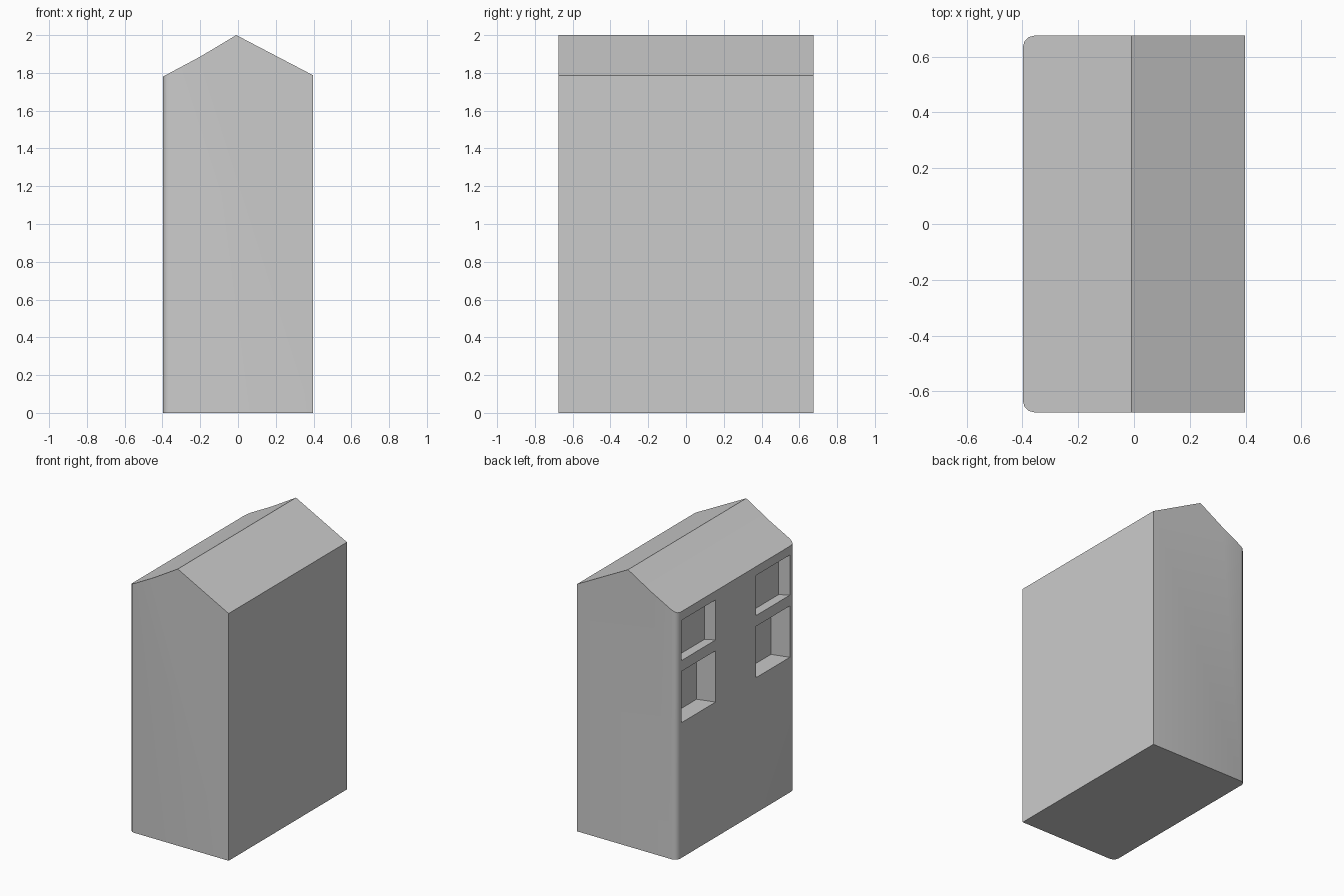
import bpy
import bmesh

cube = bpy.data.objects.get("Cube")
if cube:
    bpy.data.objects.remove(cube, do_unlink=True)

grey = bpy.data.materials.new("plain_grey")
grey.use_nodes = True
colour = (0.6, 0.6, 0.6, 1)
grey.diffuse_color = colour
grey.node_tree.nodes["Principled BSDF"].inputs["Base Color"].default_value = colour

HALF_W, HALF_D = 0.398, 0.675


def prism(name, profile, y0, y1, round_side=None):
    """Extrude an x-z profile along y, optionally rounding the upright edges at x = round_side."""
    bm = bmesh.new()
    face = bm.faces.new([bm.verts.new((x, y0, z)) for x, z in profile])
    ext = bmesh.ops.extrude_face_region(bm, geom=[face])
    moved = [v for v in ext["geom"] if isinstance(v, bmesh.types.BMVert)]
    bmesh.ops.translate(bm, vec=(0, y1 - y0, 0), verts=moved)
    if round_side is not None:
        upright = [e for e in bm.edges
                   if all(abs(v.co.x - round_side) < 0.001 for v in e.verts)
                   and abs(e.verts[0].co.z - e.verts[1].co.z) > 1]
        bmesh.ops.bevel(bm, geom=upright, offset=0.04, segments=3,
                        profile=0.5, affect='EDGES')
    bmesh.ops.recalc_face_normals(bm, faces=bm.faces)
    mesh = bpy.data.meshes.new(name)
    bm.to_mesh(mesh)
    bm.free()
    mesh.materials.append(grey)
    obj = bpy.data.objects.new(name, mesh)
    bpy.context.collection.objects.link(obj)
    return obj


# House block with a gabled roof, rounded at the two corners of the window wall
house = prism("house_body", [
    (-HALF_W, 0), (HALF_W, 0), (HALF_W, 1.787),
    (-0.009, 2.0), (-0.2, 1.886), (-HALF_W, 1.78),
], -HALF_D, HALF_D, round_side=-HALF_W)

# Window recesses: shallow upper row, deeper lower row, sills dipping slightly inward
ROWS = [(1.426, 1.716, 0.09), (0.977, 1.348, 0.152)]
OUT = 0.1
for bottom, top, depth in ROWS:
    dip = 0.02
    for y0, y1 in ((-0.618, -0.23), (0.23, 0.618)):
        wall, back = -HALF_W, -HALF_W + depth
        cutter = prism("window_cutter", [
            (wall - OUT, bottom), (wall, bottom), (back, bottom - dip),
            (back, top), (wall - OUT, top),
        ], y0, y1)
        cutter.hide_render = True
        mod = house.modifiers.new("window", 'BOOLEAN')
        mod.operation = 'DIFFERENCE'
        mod.solver = 'EXACT'
        mod.object = cutter
        bpy.context.view_layer.objects.active = house
        bpy.ops.object.modifier_apply(modifier=mod.name)
        bpy.data.objects.remove(cutter, do_unlink=True)

# Smooth only the rounded corners
bpy.ops.object.select_all(action='DESELECT')
house.select_set(True)
bpy.context.view_layer.objects.active = house
bpy.ops.object.shade_smooth_by_angle(angle=0.56)
